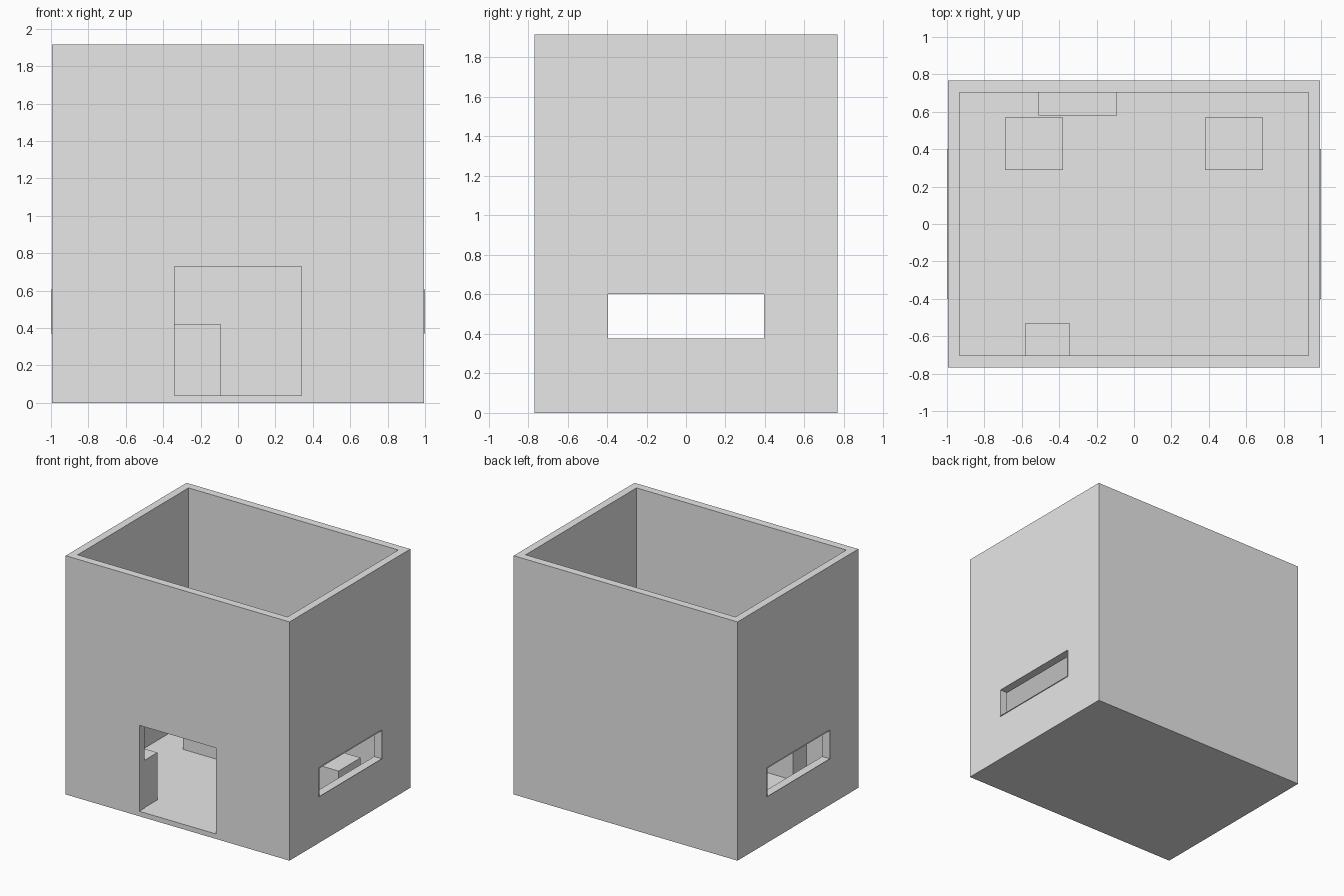
import bpy
import bmesh

if "Cube" in bpy.data.objects:
    bpy.data.objects.remove(bpy.data.objects["Cube"])

grey = bpy.data.materials.new("light_grey")
grey.diffuse_color = (0.8, 0.8, 0.8, 1.0)
grey.use_nodes = True
grey.node_tree.nodes["Principled BSDF"].inputs["Base Color"].default_value = grey.diffuse_color


def box(name, x0, x1, y0, y1, z0, z1):
    """Axis-aligned block given by its limits."""
    bm = bmesh.new()
    bmesh.ops.create_cube(bm, size=1)
    for v in bm.verts:
        v.co = ((x0 + x1) / 2 + v.co.x * (x1 - x0),
                (y0 + y1) / 2 + v.co.y * (y1 - y0),
                (z0 + z1) / 2 + v.co.z * (z1 - z0))
    mesh = bpy.data.meshes.new(name)
    bm.to_mesh(mesh)
    bm.free()
    mesh.materials.append(grey)
    ob = bpy.data.objects.new(name, mesh)
    bpy.context.collection.objects.link(ob)
    return ob


def cut(target, name, *limits):
    """Subtract a hidden block from the target."""
    cutter = box(name, *limits)
    cutter.hide_render = True
    bpy.context.view_layer.objects.active = target
    mod = target.modifiers.new(name, 'BOOLEAN')
    mod.operation = 'DIFFERENCE'
    mod.solver = 'EXACT'
    mod.object = cutter
    bpy.ops.object.modifier_apply(modifier=name)
    bpy.data.objects.remove(cutter)


W, D, H = 0.994, 0.766, 1.917      # outer half width, half depth, height
IW, ID = 0.932, 0.703              # inner half width and half depth
FLOOR = 0.04
WY, WZ0, WZ1 = 0.40, 0.372, 0.606  # side window opening

# Open-topped room with a doorway and two side windows
room = box("room_shell", -W, W, -D, D, 0, H)
cut(room, "room_cavity", -IW, IW, -ID, ID, FLOOR, H + 0.2)
cut(room, "doorway", -0.34, 0.34, -D - 0.1, -ID + 0.1, FLOOR, 0.73)
cut(room, "window_holes", -1.2, 1.2, -WY, WY, WZ0, WZ1)

# Thin window linings standing slightly proud of the walls
for side, x0, x1 in (("left", -1.0, -IW), ("right", IW, 1.0)):
    lining = box(side + "_window_lining", x0, x1, -WY, WY, WZ0, WZ1)
    t = 0.004
    cut(lining, "lining_hole", x0 - 0.1, x1 + 0.1, -WY + t, WY - t, WZ0 + t, WZ1 - t)

# Low blocks on either side of the room
box("left_low_block", -0.69, -0.38, 0.29, 0.57, FLOOR, 0.235)
box("right_low_block", 0.38, 0.69, 0.29, 0.57, FLOOR, 0.235)

# Taller cabinets against the back and front walls
box("back_cabinet", -0.51, -0.09, 0.58, ID, FLOOR, 0.42)
box("front_cabinet", -0.58, -0.345, -ID, -0.53, FLOOR, 0.42)
